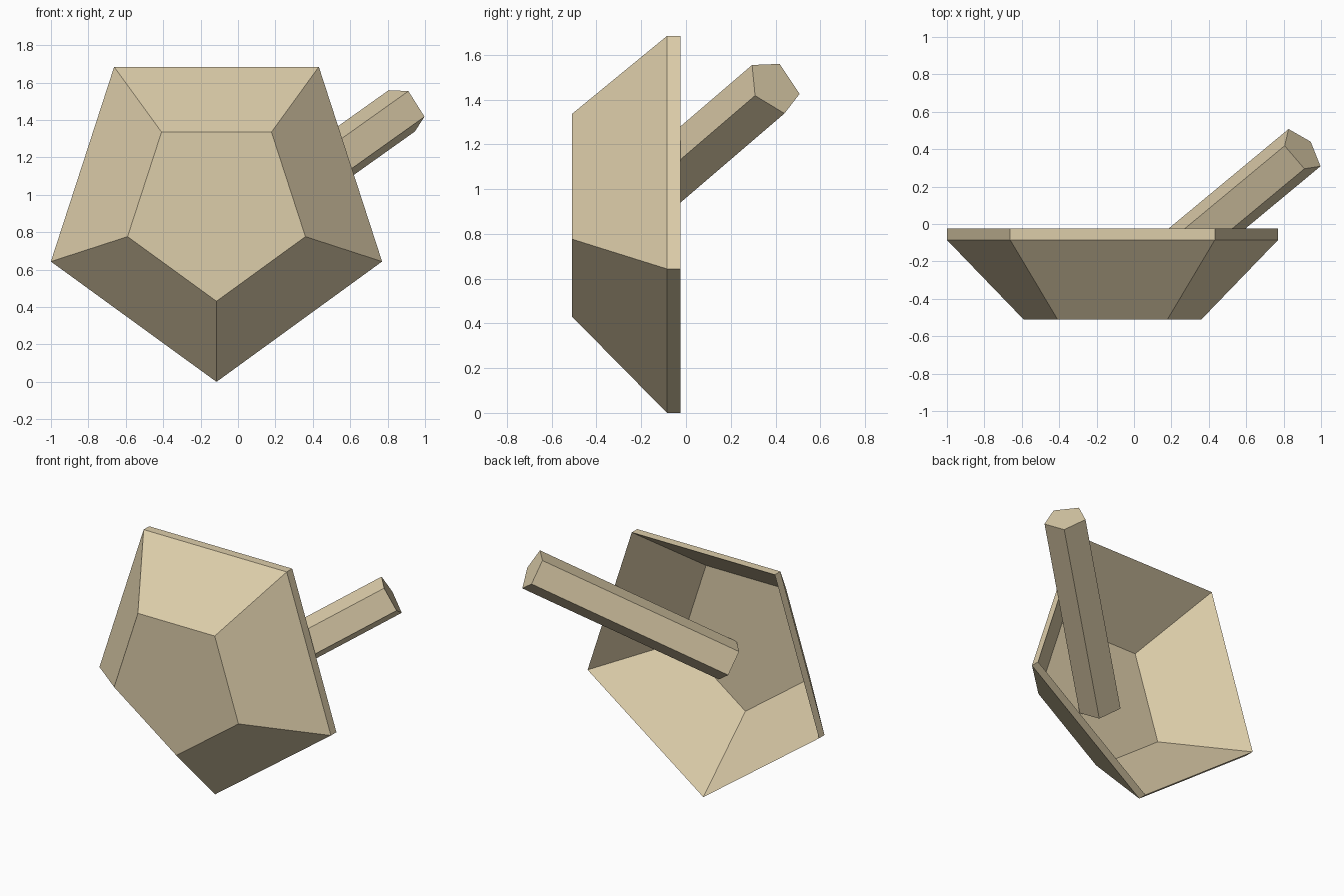
import bpy, bmesh, math
from mathutils import Vector

if "Cube" in bpy.data.objects:
    bpy.data.objects.remove(bpy.data.objects["Cube"])

tan = bpy.data.materials.new("tan_wood")
tan.use_nodes = True
tan.diffuse_color = (0.72, 0.61, 0.40, 1)
tan.node_tree.nodes["Principled BSDF"].inputs["Base Color"].default_value = tan.diffuse_color


def pentagon_loft(name, rings, side, up):
    """Skin pentagons given as (centre, radius) and close both ends."""
    bm = bmesh.new()
    loops = []
    for centre, radius in rings:
        loop = []
        for k in range(5):
            a = math.tau * k / 5
            offset = side * math.sin(a) + up * math.cos(a)
            loop.append(bm.verts.new(centre + offset * radius))
        loops.append(loop)
    for a, b in zip(loops, loops[1:]):
        for k in range(5):
            n = (k + 1) % 5
            bm.faces.new((a[k], a[n], b[n], b[k]))
    bm.faces.new(loops[0])
    bm.faces.new(loops[-1])
    bmesh.ops.recalc_face_normals(bm, faces=bm.faces)
    mesh = bpy.data.meshes.new(name)
    bm.to_mesh(mesh)
    bm.free()
    mesh.materials.append(tan)
    obj = bpy.data.objects.new(name, mesh)
    bpy.context.collection.objects.link(obj)
    return obj


# Cup: front plate, flared wall, rim band, then the hollow inside
cup_profile = [(0.50, -0.51), (0.931, -0.085), (0.931, -0.025), (0.513, -0.485)]
cup_rings = [(Vector((-0.115, y, 0.931)), r) for r, y in cup_profile]
pentagon_loft("cup", cup_rings, Vector((1, 0, 0)), Vector((0, 0, -1)))

# Handle: slanted five-sided rod rising out of the hollow
tip = Vector((0.897, 0.394, 1.459))
axis = Vector((0.675, 0.56, 0.48)).normalized()
up = Vector((-0.087, 0.026, 0.10))
up = (up - axis * up.dot(axis)).normalized()
pentagon_loft("handle", [(tip - axis * 1.41, 0.138), (tip, 0.138)], axis.cross(up), up)
